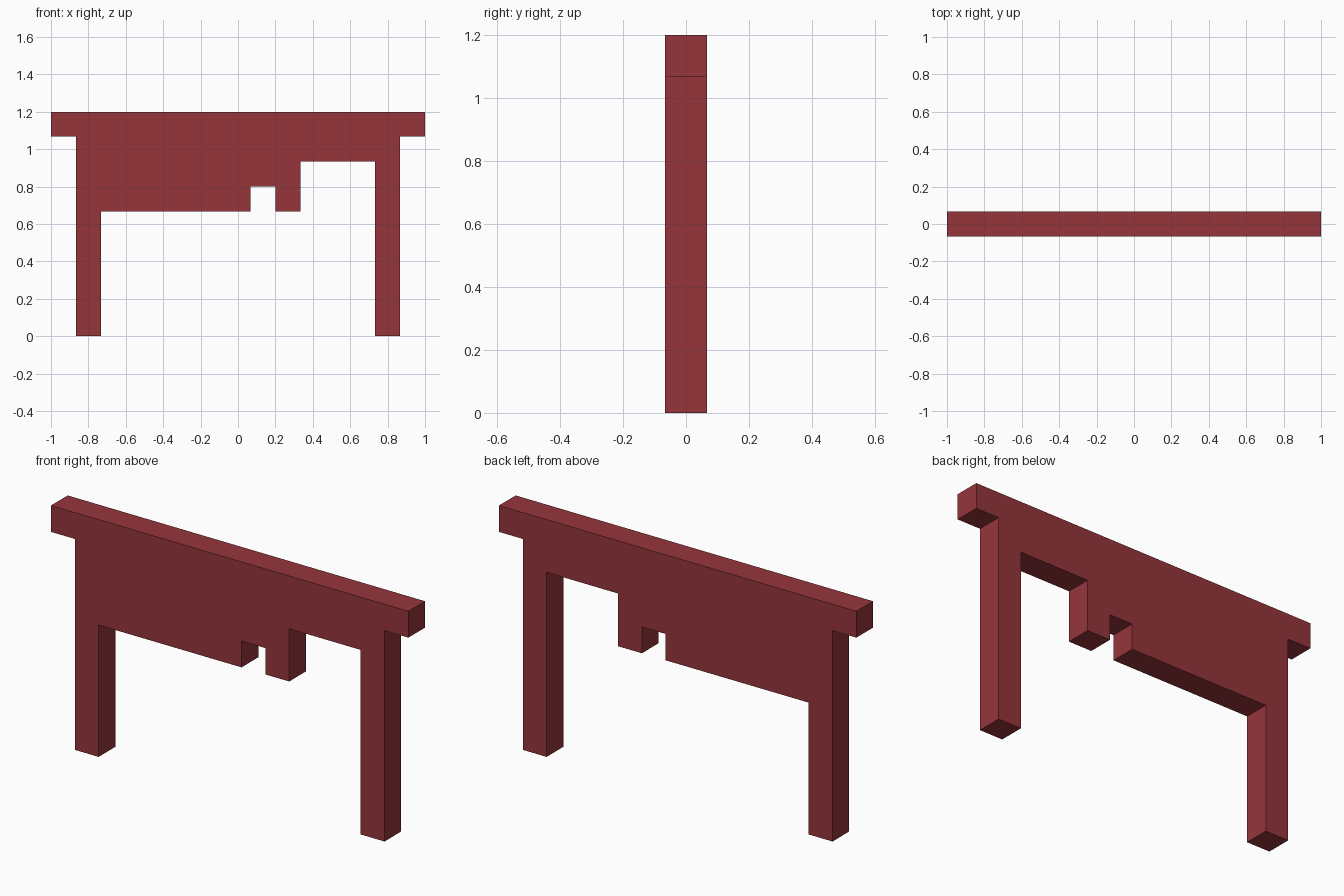
import bpy, bmesh

if "Cube" in bpy.data.objects:
    bpy.data.objects.remove(bpy.data.objects["Cube"])

U = 2 / 15  # one grid module: beam and leg thickness

red = bpy.data.materials.new("dark_red")
red.diffuse_color = (0.30, 0.036, 0.044, 1)
red.use_nodes = True
red.node_tree.nodes["Principled BSDF"].inputs["Base Color"].default_value = red.diffuse_color

# Gate outline in modules: beam, legs, hanging panel with a notch
outline = [(-7.5, 9), (-7.5, 8), (-6.5, 8), (-6.5, 0), (-5.5, 0), (-5.5, 5),
           (0.5, 5), (0.5, 6), (1.5, 6), (1.5, 5), (2.5, 5), (2.5, 7),
           (5.5, 7), (5.5, 0), (6.5, 0), (6.5, 8), (7.5, 8), (7.5, 9)]

bm = bmesh.new()
front = bm.faces.new([bm.verts.new((x * U, -U / 2, z * U)) for x, z in outline])

# Extrude the outline to one module of depth
ext = bmesh.ops.extrude_face_region(bm, geom=[front], use_keep_orig=True)
back = [v for v in ext["geom"] if isinstance(v, bmesh.types.BMVert)]
bmesh.ops.translate(bm, verts=back, vec=(0, U, 0))
bmesh.ops.recalc_face_normals(bm, faces=bm.faces)

mesh = bpy.data.meshes.new("gate_frame")
bm.to_mesh(mesh)
bm.free()
mesh.materials.append(red)
bpy.context.collection.objects.link(bpy.data.objects.new("gate_frame", mesh))
